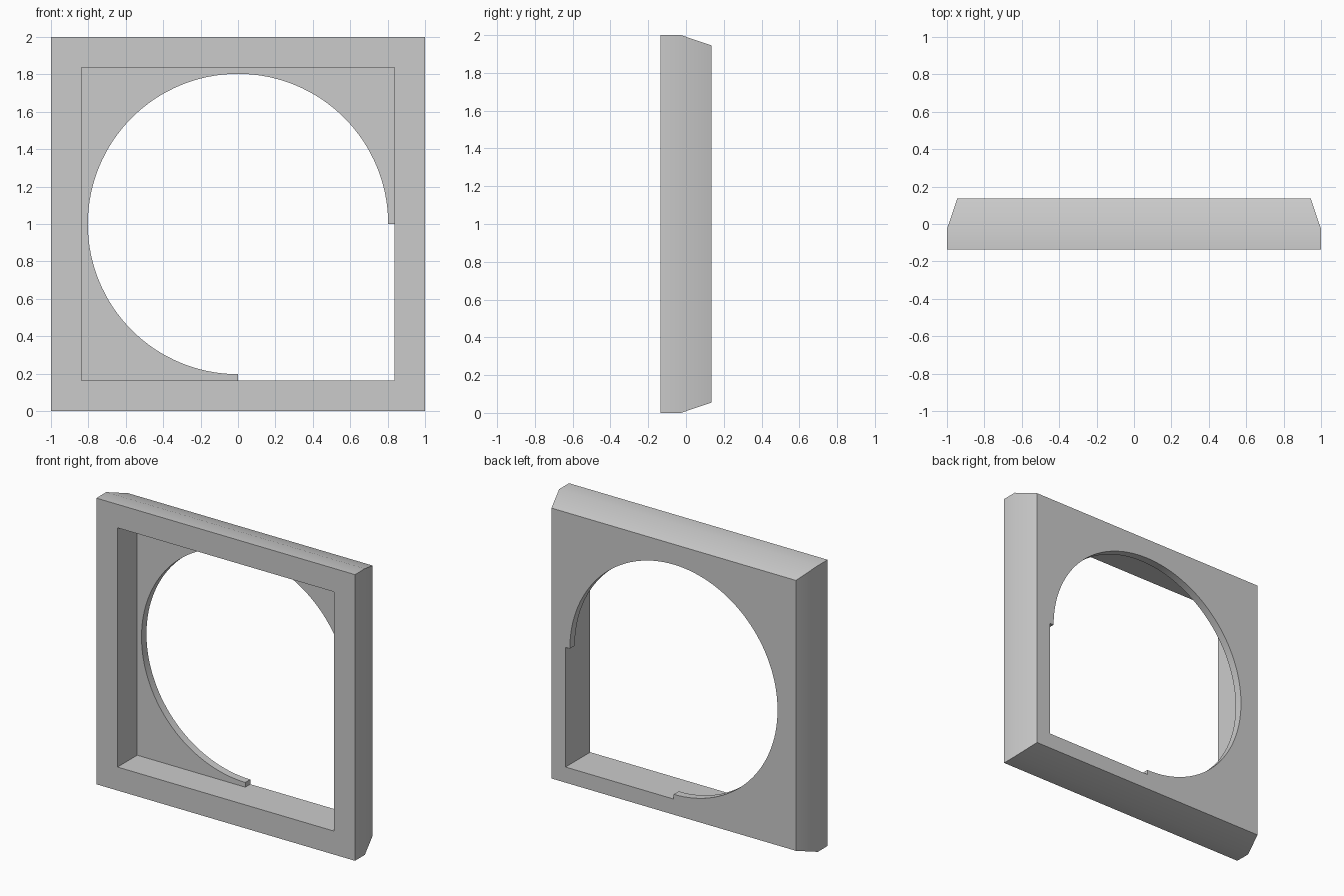
import bpy, bmesh, math

cube = bpy.data.objects.get("Cube")
if cube:
    bpy.data.objects.remove(cube, do_unlink=True)

# Dimensions
MID = 1.0                                   # height of the centre
FRONT, SHOULDER, FLOOR, BACK = -0.136, -0.027, 0.081, 0.136
OUTER, TAPERED, POCKET, RADIUS = 1.0, 0.945, 0.836, 0.803
SEGMENTS = 96                               # over three quarters of a circle

bm = bmesh.new()


def square(h):
    return [(h, h), (-h, h), (-h, -h), (h, -h)]


def walls(outline, y0, y1, outline2=None):
    """Join an outline at y0 to the same (or another) outline at y1."""
    a = [bm.verts.new((x, y0, z + MID)) for x, z in outline]
    b = [bm.verts.new((x, y1, z + MID)) for x, z in outline2 or outline]
    for i in range(len(a)):
        j = (i + 1) % len(a)
        bm.faces.new((a[i], a[j], b[j], b[i]))


def flat(y, *outlines):
    """Fill the area between outlines on one plane."""
    edges = []
    for outline in outlines:
        vs = [bm.verts.new((x, y, z + MID)) for x, z in outline]
        edges += [bm.edges.new((vs[i - 1], vs[i])) for i in range(len(vs))]
    bmesh.ops.triangle_fill(bm, edges=edges, use_beauty=True)


# Outlines: three-quarter round opening with one square corner, and the pocket
arc = [(RADIUS * math.cos(t), RADIUS * math.sin(t))
       for t in (1.5 * math.pi * i / SEGMENTS for i in range(SEGMENTS + 1))]
P = POCKET
opening = arc + [(0, -P), (P, -P), (P, 0)]
pocket = [(P, 0), (P, P), (-P, P), (-P, -P), (0, -P), (P, -P)]
pocket_floor = arc + [(0, -P), (-P, -P), (-P, P), (P, P), (P, 0)]

# Outer sides: straight band, then taper to the back
walls(square(OUTER), FRONT, SHOULDER)
walls(square(OUTER), SHOULDER, BACK, square(TAPERED))

# Front rim, pocket, opening and back
flat(FRONT, square(OUTER), pocket)
walls(pocket, FRONT, FLOOR)
flat(FLOOR, pocket_floor)
walls(opening, FLOOR, BACK)
flat(BACK, square(TAPERED), opening)

bmesh.ops.remove_doubles(bm, verts=bm.verts[:], dist=0.0001)
bmesh.ops.recalc_face_normals(bm, faces=bm.faces[:])
bmesh.ops.dissolve_limit(bm, angle_limit=0.002, verts=bm.verts[:], edges=bm.edges[:])

mesh = bpy.data.meshes.new("square_frame")
bm.to_mesh(mesh)
bm.free()
frame = bpy.data.objects.new("square_frame", mesh)
bpy.context.collection.objects.link(frame)

# Plain grey
grey = bpy.data.materials.new("plain_grey")
grey.use_nodes = True
colour = (0.6, 0.6, 0.6, 1)
grey.diffuse_color = colour
grey.node_tree.nodes["Principled BSDF"].inputs["Base Color"].default_value = colour
mesh.materials.append(grey)

bpy.ops.object.select_all(action="DESELECT")
frame.select_set(True)
bpy.context.view_layer.objects.active = frame
bpy.ops.object.shade_smooth_by_angle(angle=math.radians(30))
